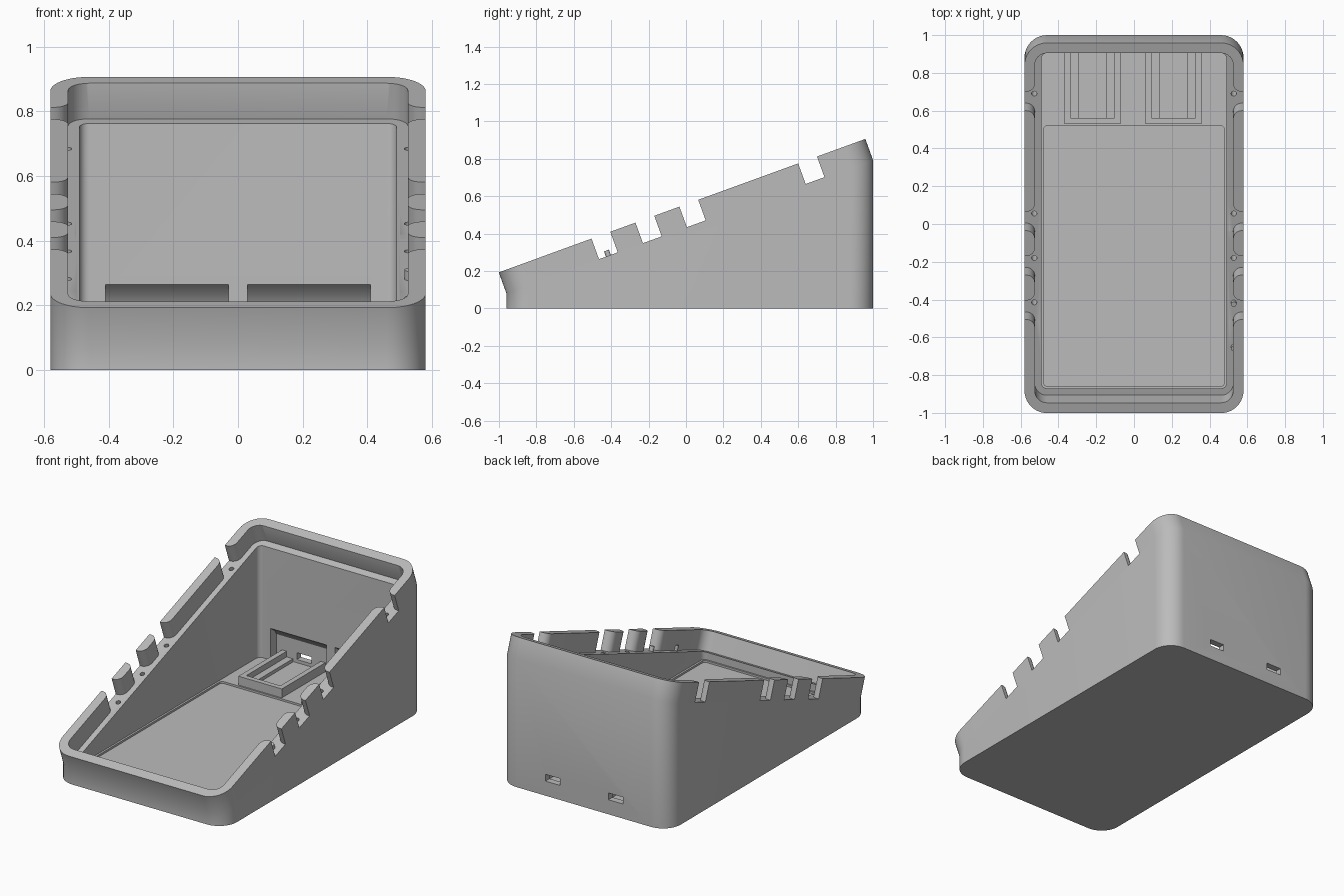
import bpy, bmesh
from math import sin, cos, tan, pi, radians
from mathutils import Matrix, Vector

if "Cube" in bpy.data.objects:
    bpy.data.objects.remove(bpy.data.objects["Cube"])

TILT = radians(20)
HALF_X = 0.58
RECESS = 0.117            # depth of the lid seat below the sloping rim
FLOOR = 0.07
# Local frame of the sloping rim: x across, y up the slope, z out of it
RIM = Matrix.Translation((0, -0.021, 0.5495)) @ Matrix.Rotation(TILT, 4, 'X')

grey = bpy.data.materials.new("plain grey")
grey.use_nodes = True
grey.diffuse_color = (0.5, 0.5, 0.5, 1)
grey.node_tree.nodes["Principled BSDF"].inputs["Base Color"].default_value = (0.5, 0.5, 0.5, 1)


def rounded_rect(hx, hy, r, cy=0.0, steps=10):
    pts = []
    for i, (sx, sy) in enumerate([(1, 1), (-1, 1), (-1, -1), (1, -1)]):
        for k in range(steps + 1):
            a = (i + k / steps) * pi / 2
            pts.append((sx * (hx - r) + r * cos(a), cy + sy * (hy - r) + r * sin(a)))
    return pts


def loft(name, rings):
    """Closed solid through rings that have matching points."""
    bm = bmesh.new()
    loops = [[bm.verts.new(p) for p in ring] for ring in rings]
    n = len(loops[0])
    for low, high in zip(loops, loops[1:]):
        for i in range(n):
            j = (i + 1) % n
            bm.faces.new((low[i], low[j], high[j], high[i]))
    bm.faces.new(loops[0][::-1])
    bm.faces.new(loops[-1])
    bmesh.ops.recalc_face_normals(bm, faces=bm.faces)
    mesh = bpy.data.meshes.new(name)
    bm.to_mesh(mesh)
    bm.free()
    mesh.materials.append(grey)
    obj = bpy.data.objects.new(name, mesh)
    bpy.context.collection.objects.link(obj)
    return obj


def prism(name, outline, z0, z1, frame=Matrix()):
    return loft(name, [[frame @ Vector((x, y, z)) for x, y in outline] for z in (z0, z1)])


def box(name, x0, x1, y0, y1, z0, z1):
    return prism(name, [(x0, y0), (x1, y0), (x1, y1), (x0, y1)], z0, z1)


def select(obj):
    bpy.ops.object.select_all(action='DESELECT')
    obj.select_set(True)
    bpy.context.view_layer.objects.active = obj


def cut(target, cutter):
    cutter.hide_render = True
    mod = target.modifiers.new("cut", 'BOOLEAN')
    mod.operation, mod.solver, mod.object = 'DIFFERENCE', 'EXACT', cutter
    select(target)
    bpy.ops.object.modifier_apply(modifier=mod.name)
    bpy.data.objects.remove(cutter)


# Outer body: upright walls that bend square to the sloping rim
plan = rounded_rect(HALF_X, 0.98, 0.12, 0.02)
bend = [(x, y, 0.08 + (y + 0.96) * tan(TILT)) for x, y in plan]
rim = [(x, y - 0.12 * sin(TILT), z + 0.12 * cos(TILT)) for x, y, z in bend]
body = loft("case_body", [[(x, y, 0) for x, y in plan], bend, rim])

# Lid seat, main cavity and shallow floor panel
cut(body, prism("lid_seat", rounded_rect(0.525, 0.985, 0.065), -RECESS, 0.3, RIM))
cut(body, prism("cavity", rounded_rect(0.49, 0.8875, 0.03, 0.0175), FLOOR, 1.3))
cut(body, prism("floor_panel", rounded_rect(0.478, 0.69, 0.02, -0.17), FLOOR - 0.012, FLOOR + 0.02))

# Notches through the side rims, flared inward, with a pin hole in each
half, r = 0.0535, 0.045
flare = [(0.525 + r - r * cos(a), half + r - r * sin(a))
         for a in [k * pi / 16 for k in range(9)]]
half_notch = [(0.5, half + r)] + flare + [(0.7, half)]
notch = half_notch + [(x, -y) for x, y in reversed(half_notch)]
for y in (0.69, 0.055, -0.18, -0.415, -0.65):
    s = (y - 0.019) / cos(TILT)
    for side in (-1, 1):
        outline = [(side * px, s + py) for px, py in notch]
        cut(body, prism("notch", outline, -RECESS, 0.2, RIM))
        hole = [(side * 0.528 + 0.014 * cos(k * pi / 8), s + 0.014 * sin(k * pi / 8))
                for k in range(16)]
        cut(body, prism("pin_hole", hole, -RECESS - 0.08, -RECESS + 0.03, RIM))

# Thinned back wall with a sloping top, one pocket behind each port
for side in (-1, 1):
    section = [(0.85, FLOOR), (0.96, FLOOR), (0.96, 0.21), (0.945, 0.235),
               (0.905, 0.265), (0.85, 0.265)]
    cut(body, loft("wall_pocket", [[(side * x, y, z) for y, z in section] for x in (0.03, 0.41)]))

# Ports and board trays
for label, x in (("right", -0.22), ("left", 0.21)):
    cut(body, box("port", x - 0.05, x + 0.05, 0.9, 1.1, 0.09, 0.132))
    w, low = 0.1485, FLOOR - 0.02
    box(label + "_tray_front", x - w, x + w, 0.53, 0.562, low, 0.125)
    for end, side in (("inner", -1), ("outer", 1)):
        a, b, c = [x + side * d for d in (w, w - 0.032, w - 0.075)]
        box(f"{label}_tray_{end}_wall", min(a, b), max(a, b), 0.562, 0.955, low, 0.125)
        box(f"{label}_tray_{end}_ledge", min(b, c), max(b, c), 0.562, 0.955, low, 0.09)

select(body)
bpy.ops.object.shade_smooth_by_angle(angle=radians(30))
